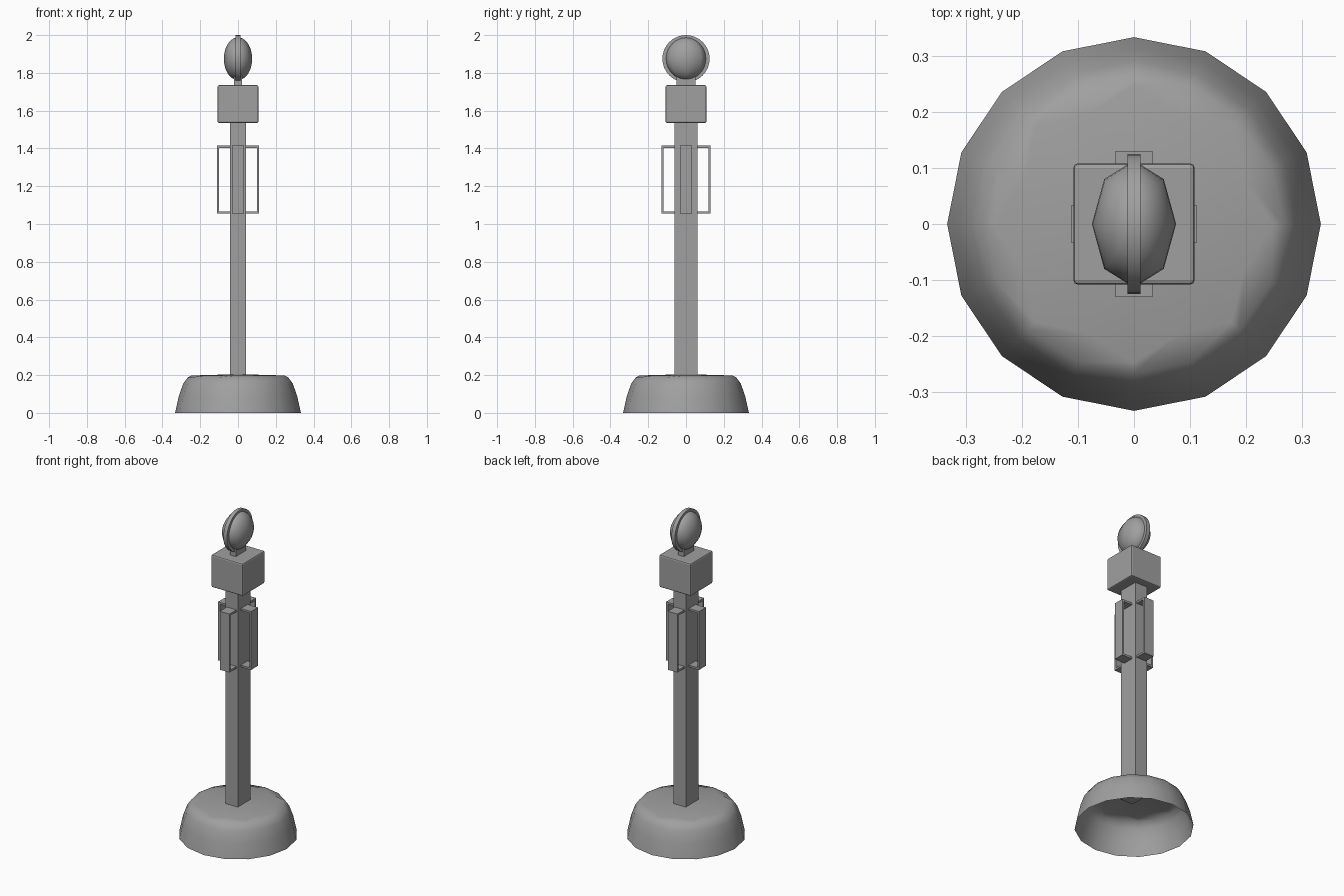
import bpy, bmesh, math
from mathutils import Matrix

old = bpy.data.objects.get("Cube")
if old:
    bpy.data.objects.remove(old, do_unlink=True)

grey = bpy.data.materials.new("plain grey")
grey.use_nodes = True
colour = (0.35, 0.35, 0.35, 1)
grey.diffuse_color = colour
grey.node_tree.nodes["Principled BSDF"].inputs["Base Color"].default_value = colour


def finish(name, bm, smooth=False):
    mesh = bpy.data.meshes.new(name)
    bm.to_mesh(mesh)
    bm.free()
    mesh.materials.append(grey)
    for p in mesh.polygons:
        p.use_smooth = smooth
    obj = bpy.data.objects.new(name, mesh)
    bpy.context.collection.objects.link(obj)
    return obj


def add_box(bm, lo, hi):
    size = [b - a for a, b in zip(lo, hi)]
    mid = [(a + b) / 2 for a, b in zip(lo, hi)]
    bmesh.ops.create_cube(bm, size=1, matrix=Matrix.Translation(mid) @ Matrix.Diagonal((*size, 1)))


def box(name, lo, hi, bevel=0):
    bm = bmesh.new()
    add_box(bm, lo, hi)
    obj = finish(name, bm)
    if bevel:
        mod = obj.modifiers.new("Bevel", "BEVEL")
        mod.width, mod.segments = bevel, 2
    return obj


# Hollow base, open underneath, with a gently scalloped top
SIDES = 16
profile = [(0.333, 0, 1), (0.313, 0.09, 1), (0.29, 0.155, 1),
           (0.266, 0.188, 1), (0.247, 0.198, 0.86)]
bm = bmesh.new()
rings = []
for radius, z, scallop in profile:
    ring = []
    for i in range(SIDES):
        a = math.tau * i / SIDES
        r = radius * (scallop if i % 2 else 1)
        ring.append(bm.verts.new((r * math.cos(a), r * math.sin(a), z)))
    rings.append(ring)
for low, high in zip(rings, rings[1:]):
    for i in range(SIDES):
        j = (i + 1) % SIDES
        bm.faces.new((low[i], low[j], high[j], high[i]))
centre = bm.verts.new((0, 0, 0.205))
for i in range(SIDES):
    bm.faces.new((rings[-1][i], rings[-1][(i + 1) % SIDES], centre))
finish("base", bm, smooth=True)

# Post and head box
box("post", (-0.042, -0.062, 0.19), (0.042, 0.062, 1.55))
box("head_box", (-0.108, -0.108, 1.535), (0.108, 0.108, 1.735), bevel=0.008)

# Four open bracket hoops, one on each face of the post
BOTTOM, TOP, HALF, THICK = 1.055, 1.415, 0.033, 0.012
for name, turn, inner, outer in (("left_hoop", 0, 0.042, 0.112), ("back_hoop", 90, 0.062, 0.13),
                                 ("right_hoop", 180, 0.042, 0.112), ("front_hoop", 270, 0.062, 0.13)):
    bm = bmesh.new()
    outline = [(inner, BOTTOM), (outer, BOTTOM), (outer, TOP), (inner, TOP),
               (inner, TOP - THICK), (outer - THICK, TOP - THICK),
               (outer - THICK, BOTTOM + THICK), (inner, BOTTOM + THICK)]
    face = bm.faces.new([bm.verts.new((x, -HALF, z)) for x, z in outline])
    extruded = bmesh.ops.extrude_face_region(bm, geom=[face])["geom"]
    bmesh.ops.translate(bm, vec=(0, 2 * HALF, 0),
                        verts=[v for v in extruded if isinstance(v, bmesh.types.BMVert)])
    bmesh.ops.recalc_face_normals(bm, faces=bm.faces)
    bmesh.ops.rotate(bm, verts=bm.verts, matrix=Matrix.Rotation(math.radians(turn), 3, "Z"))
    finish(name, bm)

# Lamp: short neck, round rim and flattened lens
LAMP_Z = 1.875
box("lamp_neck", (-0.02, -0.05, 1.73), (0.02, 0.05, 1.79))

bm = bmesh.new()
bmesh.ops.create_cone(bm, cap_ends=True, segments=32, radius1=0.125, radius2=0.125, depth=0.024,
                      matrix=Matrix.Translation((0, 0, LAMP_Z)) @ Matrix.Rotation(math.pi / 2, 4, "Y"))
rim = finish("lamp_rim", bm)
bpy.context.view_layer.objects.active = rim
rim.select_set(True)
bpy.ops.object.shade_smooth_by_angle(angle=math.radians(30))

bm = bmesh.new()
bmesh.ops.create_uvsphere(bm, u_segments=8, v_segments=16, radius=1,
                          matrix=Matrix.Translation((0, 0, LAMP_Z)) @ Matrix.Diagonal((0.075, 0.113, 0.113, 1)))
finish("lamp_lens", bm, smooth=True)
